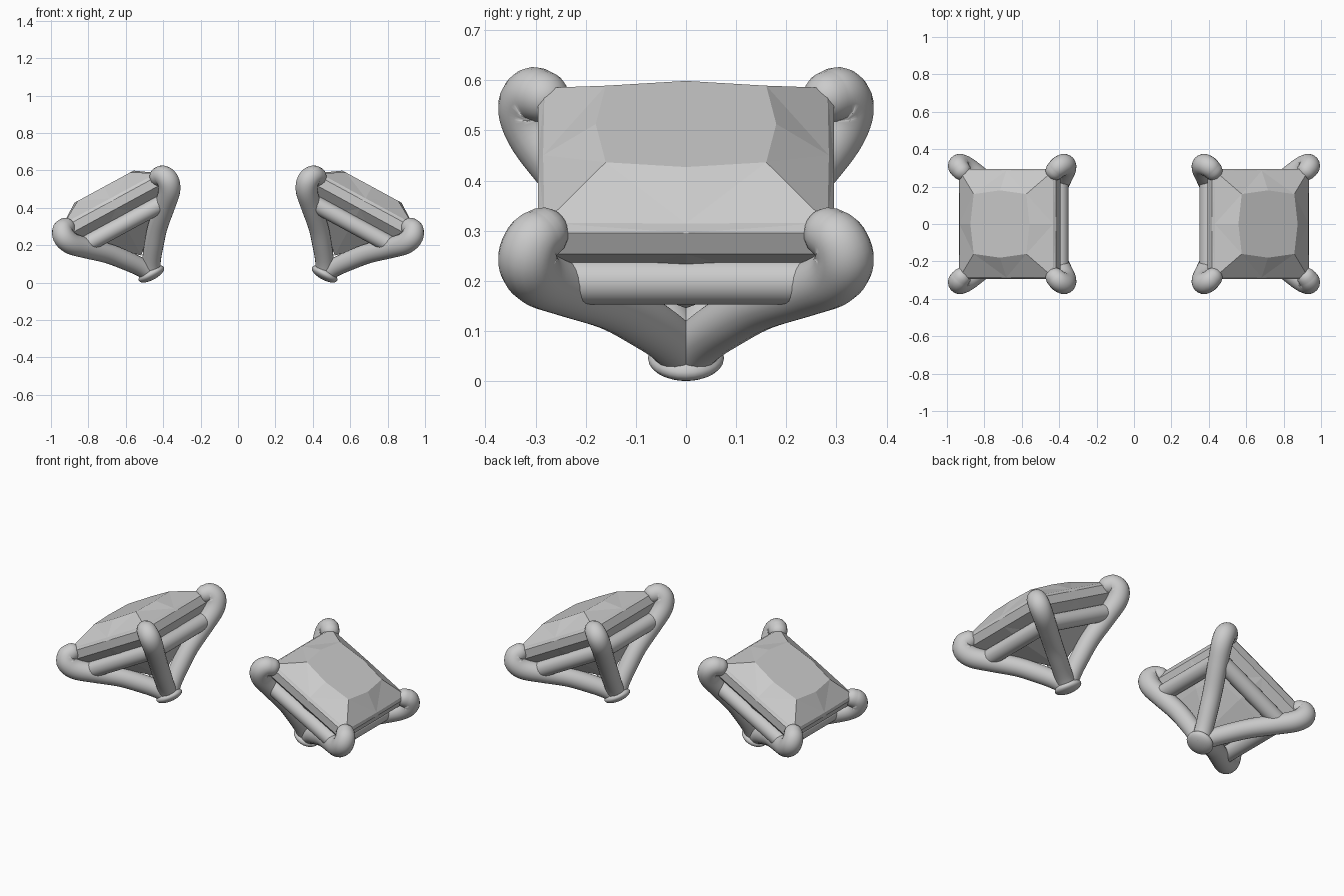
import bpy, bmesh, math
from mathutils import Matrix, Vector

if "Cube" in bpy.data.objects:
    bpy.data.objects.remove(bpy.data.objects["Cube"])

TILT = math.radians(28.5)
current = Matrix.Identity(4)      # placement of the setting being built


def finish(name, bm, smooth=True):
    bmesh.ops.recalc_face_normals(bm, faces=bm.faces)
    me = bpy.data.meshes.new(name)
    bm.to_mesh(me)
    bm.free()
    for p in me.polygons:
        p.use_smooth = smooth
    ob = bpy.data.objects.new(name, me)
    bpy.context.collection.objects.link(ob)
    ob.matrix_world = current
    return ob


def square_ring(bm, corner, mid, w):
    # eight points: corners and (bowed) edge middles
    pts = [(corner, corner), (0, mid), (-corner, corner), (-mid, 0),
           (-corner, -corner), (0, -mid), (corner, -corner), (mid, 0)]
    return [bm.verts.new((x, y, w)) for x, y in pts]


def gem(name):
    bm = bmesh.new()
    levels = [(.160, .180, .083), (.282, .285, .012), (.295, .295, -.004),
              (.295, .295, -.052), (.165, .180, -.175)]
    rings = [square_ring(bm, *l) for l in levels]
    bm.faces.new(rings[0])
    for a, b in zip(rings, rings[1:]):
        for i in range(8):
            j = (i + 1) % 8
            bm.faces.new((a[i], a[j], b[j], b[i]))
    culet = bm.verts.new((0, 0, -.335))
    for i in range(8):
        bm.faces.new((rings[-1][i], rings[-1][(i + 1) % 8], culet))
    bmesh.ops.triangulate(bm, faces=[f for f in bm.faces if len(f.verts) == 4])
    finish(name, bm, False)


# claw path: distance along the diagonal (x = y = r), height, thickness
CLAW = [(0, -.445, .050), (.035, -.385, .050), (.088, -.315, .052), (.150, -.243, .053),
        (.235, -.165, .055), (.295, -.105, .058), (.316, -.055, .059),
        (.306, -.018, .056), (.286, -.010, .052)]


def claw(name, sx, sy):
    pts = [Vector(p) for p in CLAW]
    ext = [2 * pts[0] - pts[1]] + pts + [2 * pts[-1] - pts[-2]]
    path = []
    for i in range(1, len(ext) - 2):            # smooth path through the points
        p0, p1, p2, p3 = ext[i - 1:i + 3]
        for k in range(5):
            t = k / 5
            path.append(.5 * (2 * p1 + (p2 - p0) * t + (2 * p0 - 5 * p1 + 4 * p2 - p3) * t * t
                              + (3 * p1 - p0 - 3 * p2 + p3) * t ** 3))
    path.append(pts[-1])
    world = [(Vector((p.x * sx, p.x * sy, p.y)), p.z) for p in path]
    end, rad = world[-1]
    last = (end - world[-2][0]).normalized()
    for k in range(1, 6):                       # rounded tip
        a = math.radians(17 * k)
        world.append((end + last * rad * math.sin(a), rad * math.cos(a)))
    side = Vector((-sy, sx, 0)).normalized()
    bm = bmesh.new()
    rings, n = [], 20
    for i, (c, r) in enumerate(world):
        t = (world[min(i + 1, len(world) - 1)][0] - world[max(i - 1, 0)][0]).normalized()
        up = t.cross(side)
        rings.append([bm.verts.new(c + r * (math.cos(2 * math.pi * k / n) * side
                                            + math.sin(2 * math.pi * k / n) * up))
                      for k in range(n)])
    for a, b in zip(rings, rings[1:]):
        for k in range(n):
            bm.faces.new((a[k], a[(k + 1) % n], b[(k + 1) % n], b[k]))
    bm.faces.new(rings[0])
    bm.faces.new(rings[-1])
    finish(name, bm)


def rail(name, angle):
    bm = bmesh.new()
    m = (Matrix.Rotation(angle, 4, 'Z') @ Matrix.Translation((.242, 0, -.143))
         @ Matrix.Rotation(math.pi / 2, 4, 'X'))
    bmesh.ops.create_cone(bm, cap_ends=True, segments=24, radius1=.046, radius2=.046,
                          depth=.49, matrix=m)
    ob = finish(name, bm)
    for p in ob.data.polygons:
        p.use_smooth = len(p.vertices) == 4


def base(name):
    bm = bmesh.new()
    m = Matrix.Translation((0, 0, -.448)) @ Matrix.Diagonal((.076, .076, .032, 1))
    bmesh.ops.create_uvsphere(bm, u_segments=28, v_segments=14, radius=1, matrix=m)
    finish(name, bm)


# two mirrored settings leaning outwards
for label, s in (("right", 1), ("left", -1)):
    current = Matrix.Translation((.677 * s, 0, .44)) @ Matrix.Rotation(TILT * s, 4, 'Y')
    gem(label + "_gem")
    base(label + "_base_button")
    for i in range(4):
        rail(f"{label}_rail_{i + 1}", i * math.pi / 2)
        claw(f"{label}_claw_{i + 1}", (1, -1, -1, 1)[i], (1, 1, -1, -1)[i])
